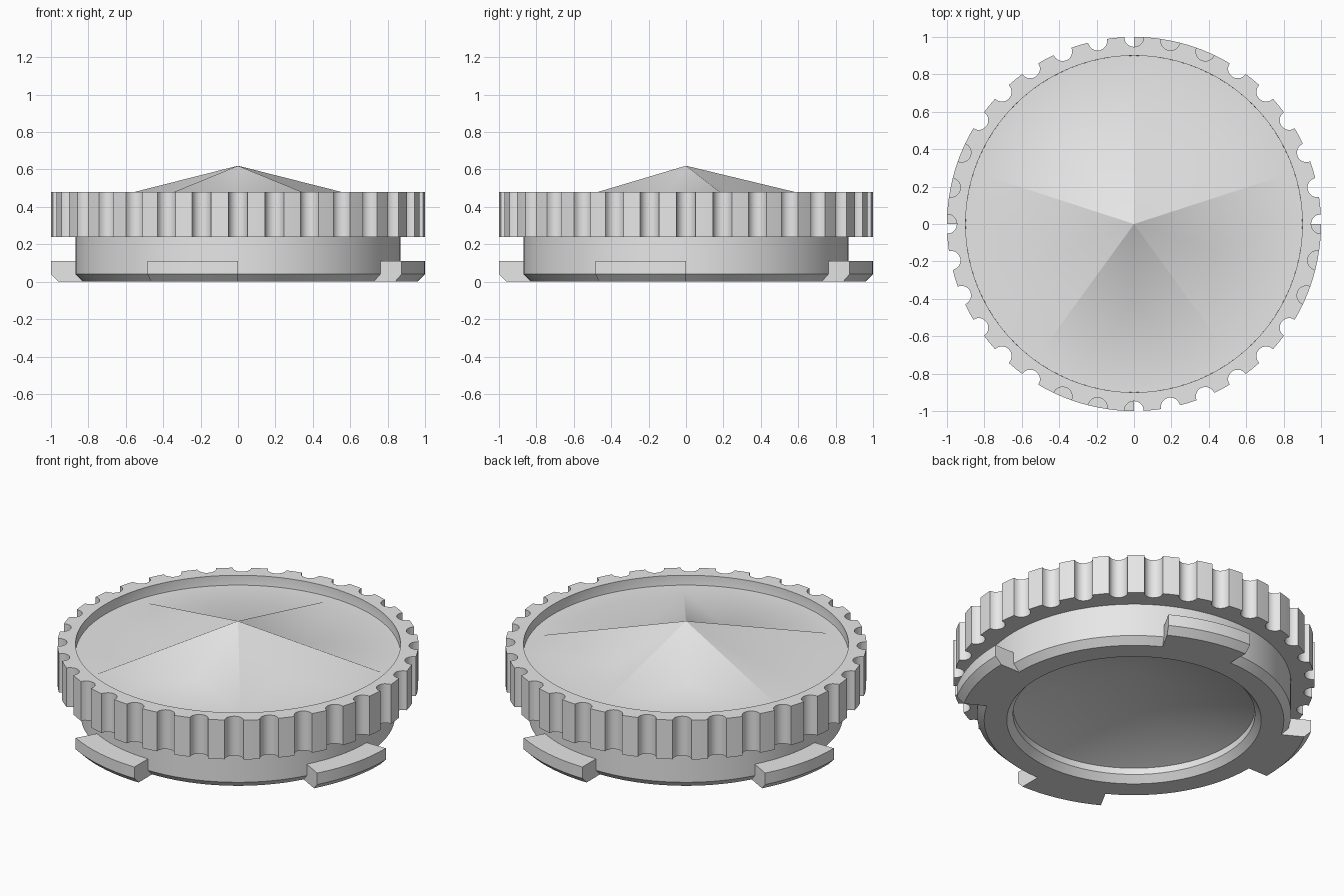
import bpy
import bmesh
from math import sin, cos, pi, radians, atan2, hypot

cube = bpy.data.objects.get("Cube")
if cube:
    bpy.data.objects.remove(cube, do_unlink=True)

# One plain grey material
grey = bpy.data.materials.new("plain_grey")
grey.use_nodes = True
colour = (0.8, 0.8, 0.8, 1)
grey.diffuse_color = colour
grey.node_tree.nodes["Principled BSDF"].inputs["Base Color"].default_value = colour


def finish(name, bm):
    mesh = bpy.data.meshes.new(name)
    bm.to_mesh(mesh)
    bm.free()
    mesh.materials.append(grey)
    obj = bpy.data.objects.new(name, mesh)
    bpy.context.collection.objects.link(obj)
    bpy.ops.object.select_all(action='DESELECT')
    obj.select_set(True)
    bpy.context.view_layer.objects.active = obj
    bpy.ops.object.shade_smooth_by_angle(angle=radians(30))
    return obj


def sweep(name, sections, around, closed_profile):
    """Join (angle, profile) sections about the z axis; profiles hold (radius, z)."""
    bm = bmesh.new()
    rows = [[bm.verts.new((r * cos(a), r * sin(a), z)) for r, z in profile]
            for a, profile in sections]
    n, m = len(rows), len(rows[0])
    for i in range(n if around else n - 1):
        p, q = rows[i], rows[(i + 1) % n]
        for j in range(m if closed_profile else m - 1):
            k = (j + 1) % m
            bm.faces.new((p[j], p[k], q[k], q[j]))
    if not around:
        bm.faces.new(rows[0])
        bm.faces.new(rows[-1])
    bmesh.ops.remove_doubles(bm, verts=bm.verts, dist=1e-5)
    bmesh.ops.recalc_face_normals(bm, faces=bm.faces)
    return finish(name, bm)


# Neck with a chamfered foot, a bore and a conical hollow
NECK = [(0, 0.31), (0.67, 0.08), (0.67, 0.04), (0.705, 0), (0.83, 0),
        (0.87, 0.04), (0.87, 0.26), (0, 0.36)]
SEGS = 96
sweep("neck", [(2 * pi * i / SEGS, NECK) for i in range(SEGS)], True, False)

# Grip ring with scalloped notches round the rim
NOTCHES, NOTCH_R, STEPS = 32, 0.052, 8
pitch = 2 * pi / NOTCHES
rim = []
for k in range(NOTCHES):
    for s in range(STEPS + 1):
        t = 1.5 * pi - pi * s / STEPS
        x, y = 0.9986 + NOTCH_R * cos(t), NOTCH_R * sin(t)
        rim.append((k * pitch + atan2(y, x), hypot(x, y)))
    rim.append(((k + 0.5) * pitch, 1.0))
sweep("grip_ring",
      [(a, [(0.86, 0.24), (r, 0.24), (r, 0.48), (0.9, 0.48), (0.9, 0.42)])
       for a, r in rim], True, True)

# Four bayonet lugs
LUG = [(0.8, 0), (0.96, 0), (1, 0.04), (1, 0.11), (0.8, 0.11)]
for k in range(4):
    start = k * pi / 2
    sweep(f"lug_{k + 1}",
          [(start - radians(29) * i / 8, LUG) for i in range(9)], False, True)

# Recessed face with a raised five-pointed star
FLOOR, PEAK = 0.42, 0.62
bm = bmesh.new()


def loop(points):
    verts = [bm.verts.new((r * cos(a), r * sin(a), FLOOR)) for r, a in points]
    edges = [bm.edges.new((v, verts[(i + 1) % len(verts)]))
             for i, v in enumerate(verts)]
    return verts, edges


star, star_edges = loop([(0.4 if i % 2 else 0.83, pi / 2 + i * pi / 5)
                         for i in range(10)])
disc, disc_edges = loop([(0.9, 2 * pi * i / SEGS) for i in range(SEGS)])
bmesh.ops.triangle_fill(bm, use_beauty=True, edges=star_edges + disc_edges,
                        normal=(0, 0, 1))
inside = [f for f in bm.faces if all(v in star for v in f.verts)
          and f.calc_center_median().to_2d().length < 0.3]
bmesh.ops.delete(bm, geom=inside, context='FACES_ONLY')
apex = bm.verts.new((0, 0, PEAK))
for i, v in enumerate(star):
    bm.faces.new((v, star[(i + 1) % 10], apex))
for f in bm.faces:
    f.normal_update()
    if f.normal.z < 0:
        f.normal_flip()
finish("star_face", bm)
